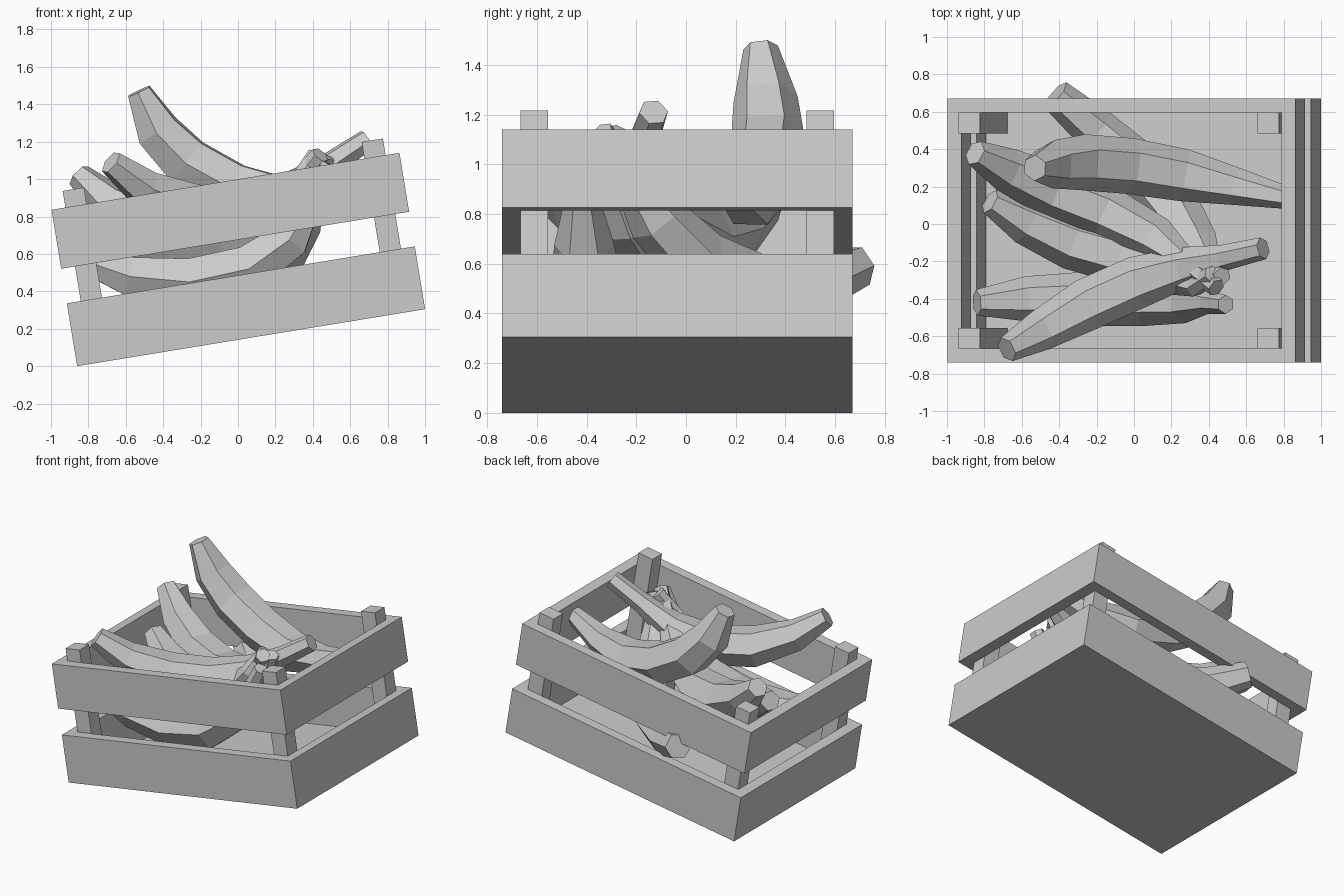
import bpy, bmesh, math
from mathutils import Vector, Matrix

if "Cube" in bpy.data.objects:
    bpy.data.objects.remove(bpy.data.objects["Cube"])

# crate frame: tilted about y, origin at the lower left edge
TILT = Matrix.Translation((-0.86, -0.035, 0)) @ Matrix.Rotation(-math.radians(9.3), 4, 'Y')
L, HALF_W, T = 1.885, 0.705, 0.075


def finish(name, bm, matrix=None):
    bmesh.ops.recalc_face_normals(bm, faces=bm.faces)
    if matrix:
        bm.transform(matrix)
    me = bpy.data.meshes.new(name)
    bm.to_mesh(me)
    bm.free()
    ob = bpy.data.objects.new(name, me)
    bpy.context.collection.objects.link(ob)


def box(name, lo, hi):
    bm = bmesh.new()
    bmesh.ops.create_cube(bm, size=1)
    lo, hi = Vector(lo), Vector(hi)
    for v in bm.verts:
        v.co = Vector([lo[i] + (v.co[i] + 0.5) * (hi[i] - lo[i]) for i in range(3)])
    finish(name, bm, TILT)


def ring(name, z0, z1):
    bm = bmesh.new()
    loops = []
    for inset, z in ((0, z0), (0, z1), (T, z1), (T, z0)):
        x0, x1, y = inset, L - inset, HALF_W - inset
        loops.append([bm.verts.new(p) for p in ((x0, -y, z), (x1, -y, z), (x1, y, z), (x0, y, z))])
    for a, b in zip(loops, loops[1:] + loops[:1]):
        for i in range(4):
            j = (i + 1) % 4
            bm.faces.new((a[i], a[j], b[j], b[i]))
    finish(name, bm, TILT)


# slatted crate with floor and corner posts
ring("lower_boards", 0, 0.34)
ring("upper_boards", 0.528, 0.847)
box("crate_floor", (0.01, -HALF_W + 0.01, 0), (L - 0.01, HALF_W - 0.01, 0.03))
for xn, x in (("left", T), ("right", L - T - 0.115)):
    for yn, y in (("front", -HALF_W + T), ("back", HALF_W - T - 0.11)):
        box(f"{yn}_{xn}_post", (x, y, 0.03), (x + 0.115, y + 0.11, 0.937))


# fruit: faceted tube along a path, thick in the middle
def banana(name, path, radii, sides=6):
    pts = [Vector(p) for p in path]
    chord = (pts[-1] - pts[0]).normalized()
    flat = chord.cross(Vector((0, 0, 1))).normalized()
    bm = bmesh.new()
    loops = []
    for i, p in enumerate(pts):
        t = (pts[min(i + 1, len(pts) - 1)] - pts[max(i - 1, 0)]).normalized()
        side = (flat - t * flat.dot(t)).normalized()
        up = side.cross(t)
        loops.append([bm.verts.new(p + radii[i] * (math.cos(a) * up + math.sin(a) * side))
                      for a in [math.tau * (k + 0.5) / sides for k in range(sides)]])
    for a, b in zip(loops, loops[1:]):
        for k in range(sides):
            j = (k + 1) % sides
            bm.faces.new((a[k], a[j], b[j], b[k]))
    bm.faces.new(loops[0])
    bm.faces.new(loops[-1])
    finish(name, bm)


LOOSE = (0.07, 0.13, 0.15, 0.15, 0.14, 0.10, 0.06)
FINGER = (0.07, 0.12, 0.145, 0.145, 0.12, 0.06, 0.05)

# two loose bananas on top
banana("tall_banana", [(-0.53, 0.30, 1.47), (-0.43, 0.32, 1.26), (-0.27, 0.33, 1.09), (-0.02, 0.31, 0.95),
                       (0.27, 0.26, 0.88), (0.55, 0.20, 0.92), (0.82, 0.14, 1.02)], LOOSE)
banana("front_banana", [(-0.68, -0.67, 1.09), (-0.50, -0.57, 0.95), (-0.25, -0.43, 0.85), (0.02, -0.31, 0.84),
                        (0.27, -0.23, 0.93), (0.48, -0.18, 1.07), (0.69, -0.13, 1.21)],
       (0.07, 0.11, 0.14, 0.14, 0.11, 0.07, 0.06))

# bunch of fingers meeting at the stems
banana("bunch_banana_back", [(-0.42, 0.69, 0.59), (-0.20, 0.50, 0.51), (0.04, 0.28, 0.50), (0.23, 0.05, 0.60),
                             (0.34, -0.12, 0.78), (0.42, -0.25, 0.98), (0.47, -0.28, 1.12)],
       (0.09, 0.12, 0.145, 0.145, 0.12, 0.06, 0.05))
banana("bunch_banana_upright", [(-0.85, 0.38, 1.02), (-0.68, 0.29, 0.86), (-0.44, 0.18, 0.74), (-0.15, 0.06, 0.71),
                                (0.12, -0.08, 0.80), (0.30, -0.22, 0.96), (0.44, -0.34, 1.13)], FINGER)
banana("bunch_banana_middle", [(-0.77, 0.12, 0.80), (-0.58, 0.01, 0.70), (-0.33, -0.10, 0.64), (-0.05, -0.18, 0.66),
                               (0.18, -0.26, 0.78), (0.33, -0.33, 0.98), (0.42, -0.27, 1.13)], FINGER)
banana("bunch_banana_low", [(-0.84, -0.42, 0.57), (-0.58, -0.40, 0.48), (-0.26, -0.40, 0.45), (0.06, -0.40, 0.52),
                            (0.28, -0.41, 0.68), (0.40, -0.42, 0.90), (0.49, -0.43, 1.08)], FINGER)
